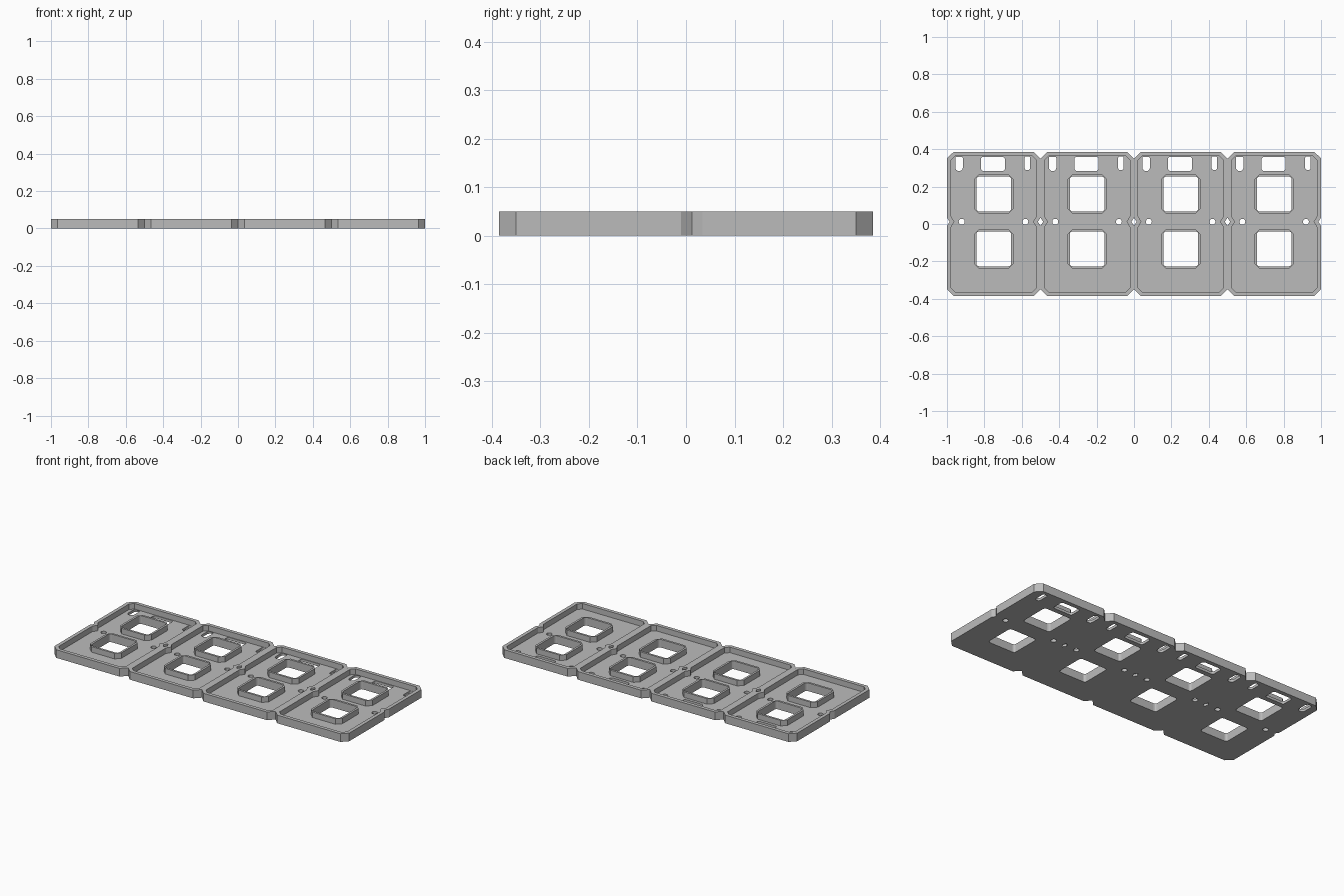
import bpy, bmesh, math
from mathutils import Vector

if "Cube" in bpy.data.objects:
    bpy.data.objects.remove(bpy.data.objects["Cube"])

HEIGHT, FLOOR, RIM = 0.05, 0.016, 0.022
HALF_Y, PITCH, CUT = 0.385, 0.5, 0.035
MID_Y = 0.012

grey = bpy.data.materials.new("light grey")
grey.diffuse_color = (0.5, 0.5, 0.5, 1)
grey.use_nodes = True
grey.node_tree.nodes["Principled BSDF"].inputs["Base Color"].default_value = grey.diffuse_color


def rounded(cx, cy, hx, hy, r, steps):
    """Rectangle outline with rounded corners (steps=1 gives a chamfer)."""
    pts = []
    for k, (sx, sy) in enumerate([(1, 1), (-1, 1), (-1, -1), (1, -1)]):
        for i in range(steps + 1):
            a = math.pi / 2 * (k + i / steps)
            pts.append((cx + sx * (hx - r) + r * math.cos(a),
                        cy + sy * (hy - r) + r * math.sin(a)))
    return pts


def circle(cx, cy, r, n=16):
    return [(cx + r * math.cos(2 * math.pi * i / n),
             cy + r * math.sin(2 * math.pi * i / n)) for i in range(n)]


def inset(pts, d):
    """Mitred inward offset of a counter-clockwise outline."""
    out = []
    for i, p in enumerate(pts):
        p = Vector(p)
        a = (p - Vector(pts[i - 1])).normalized()
        b = (Vector(pts[(i + 1) % len(pts)]) - p).normalized()
        na, nb = Vector((-a.y, a.x)), Vector((-b.y, b.x))
        out.append(tuple(p + (na + nb) * d / (1 + na.dot(nb))))
    return out


def fill(bm, loops, z):
    """Flat sheet bounded by the first loop, with the others as holes."""
    edges = []
    for pts in loops:
        vs = [bm.verts.new((x, y, z)) for x, y in pts]
        edges += [bm.edges.new((v, vs[i - 1])) for i, v in enumerate(vs)]
    bmesh.ops.triangle_fill(bm, edges=edges, use_beauty=True, normal=(0, 0, 1))


def wall(bm, pts, z0, z1):
    """Vertical wall along a closed outline."""
    lo = [bm.verts.new((x, y, z0)) for x, y in pts]
    hi = [bm.verts.new((x, y, z1)) for x, y in pts]
    for i in range(len(pts)):
        bm.faces.new((lo[i - 1], lo[i], hi[i], hi[i - 1]))


def tray(bm, cx):
    # Outline with cut corners and a small notch halfway along each side
    h, notch = PITCH / 2, 0.014
    side = [(h, -HALF_Y + CUT), (h, MID_Y - 0.022), (h - notch, MID_Y),
            (h, MID_Y + 0.022), (h, HALF_Y - CUT), (h - CUT, HALF_Y)]
    right = [(h - CUT, -HALF_Y)] + side
    left = [(-x, y) for x, y in reversed(right)]
    outline = [(cx + x, y) for x, y in right + left]
    inner = inset(outline, RIM)

    # Square openings with raised collars
    openings = [rounded(cx, y, 0.093, 0.093, 0.014, 3) for y in (0.16, -0.133)]
    collars = []
    for y in (0.16, -0.133):
        o, c = 0.106, 0.028
        collars.append([(cx + px, y + py) for px, py in [
            (o, o - c), (o - c, o), (c - o, o), (-o, o - c),
            (-o, c - o), (c - o, -o), (o - c, -o), (o, c - o)]])

    # Slots and screw holes through the floor
    small = [rounded(cx - 0.004, 0.321, 0.065, 0.038, 0.015, 3),
             rounded(cx - 0.185, 0.326, 0.02, 0.043, 0.019, 4),
             rounded(cx + 0.18, 0.326, 0.015, 0.037, 0.01, 3),
             circle(cx - 0.171, MID_Y, 0.016),
             circle(cx + 0.169, MID_Y, 0.016)]

    fill(bm, [outline] + openings + small, 0)
    fill(bm, [inner] + collars + small, FLOOR)
    fill(bm, [outline, inner], HEIGHT)
    for c, o in zip(collars, openings):
        fill(bm, [c, o], HEIGHT)
    for pts in [outline] + openings:
        wall(bm, pts, 0, HEIGHT)
    for pts in [inner] + collars:
        wall(bm, pts, FLOOR, HEIGHT)
    for pts in small:
        wall(bm, pts, 0, FLOOR)


# Four trays side by side, merged into one plate
bm = bmesh.new()
for i in range(4):
    tray(bm, (i - 1.5) * PITCH)
bmesh.ops.remove_doubles(bm, verts=bm.verts, dist=1e-5)

# Drop the buried walls where neighbouring trays meet
buried = [f for f in bm.faces
          if all(abs(v.co.x - s) < 1e-4 for s in (f.verts[0].co.x,) for v in f.verts)
          and any(abs(f.verts[0].co.x - s) < 1e-4 for s in (-0.5, 0, 0.5))]
bmesh.ops.delete(bm, geom=buried, context='FACES')
bmesh.ops.recalc_face_normals(bm, faces=bm.faces)

mesh = bpy.data.meshes.new("switch_plate")
bm.to_mesh(mesh)
bm.free()
mesh.materials.append(grey)
plate = bpy.data.objects.new("switch_plate", mesh)
bpy.context.collection.objects.link(plate)
